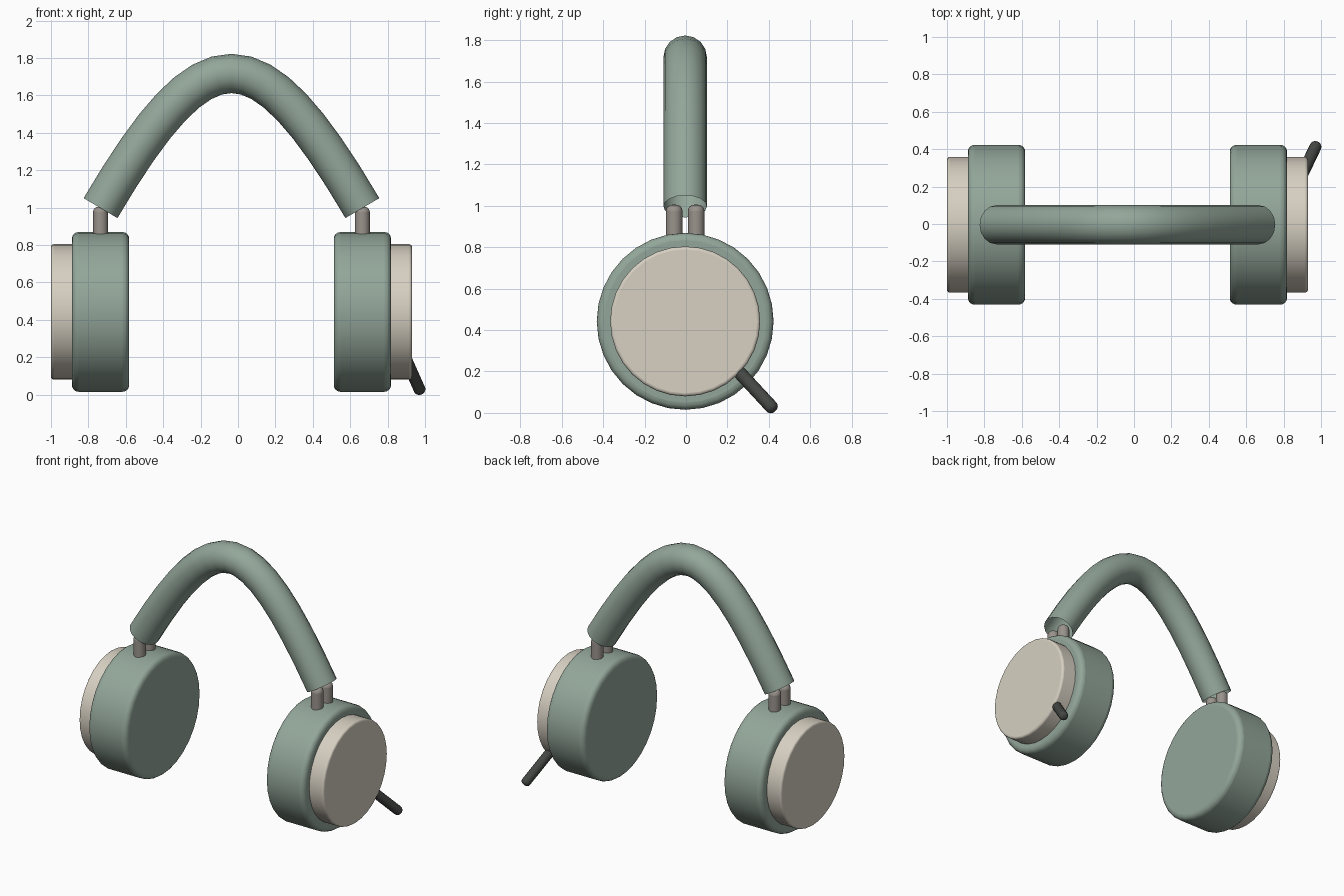
import bpy
import math
from mathutils import Vector

if "Cube" in bpy.data.objects:
    bpy.data.objects.remove(bpy.data.objects["Cube"])

CX, CY, CZ = -0.035, -0.004, 0.442   # headset centre and cup height


def material(name, rgb):
    m = bpy.data.materials.new(name)
    m.diffuse_color = (*rgb, 1)
    m.use_nodes = True
    m.node_tree.nodes["Principled BSDF"].inputs["Base Color"].default_value = m.diffuse_color
    return m


GREEN = material("sage_green", (0.29, 0.38, 0.32))
CREAM = material("cream", (0.68, 0.63, 0.54))
METAL = material("warm_metal", (0.32, 0.29, 0.26))
DARK = material("charcoal", (0.06, 0.065, 0.06))


def rod(name, start, end, radius, bevel, mat, sides=32):
    """Cylinder between two points with rounded rims."""
    a, b = Vector(start), Vector(end)
    bpy.ops.mesh.primitive_cylinder_add(vertices=sides, radius=radius,
                                        depth=(b - a).length, location=(a + b) / 2)
    ob = bpy.context.object
    ob.name = name
    ob.rotation_euler = (b - a).to_track_quat('Z', 'Y').to_euler()
    mod = ob.modifiers.new("round_rims", 'BEVEL')
    mod.width, mod.segments, mod.limit_method = bevel, 4, 'ANGLE'
    mod.angle_limit = math.radians(40)
    ob.data.materials.append(mat)
    bpy.ops.object.shade_smooth_by_angle(angle=math.radians(40))
    return ob


for side, s in (("left", -1), ("right", 1)):
    # ear cup and outer cap
    rod(side + "_ear_cup", (CX + s * 0.547, CY, CZ), (CX + s * 0.853, CY, CZ),
        0.427, 0.035, GREEN)
    rod(side + "_outer_cap", (CX + s * 0.83, CY, CZ), (CX + s * 0.965, CY, CZ),
        0.362, 0.015, CREAM)
    # pair of hinge pins
    for pos, t in (("front", -1), ("back", 1)):
        x, y = CX + s * 0.70, CY + t * 0.053
        rod(f"{side}_{pos}_hinge_pin", (x, y, 0.80), (x, y, 1.005),
            0.04, 0.03, METAL, 20)

# headband: one arched open tube
curve = bpy.data.curves.new("headband", 'CURVE')
curve.dimensions = '3D'
curve.bevel_depth = 0.105
curve.bevel_resolution = 6
curve.resolution_u = 16
spline = curve.splines.new('BEZIER')
spline.bezier_points.add(1)
for p, s in zip(spline.bezier_points, (-1, 1)):
    p.handle_left_type = p.handle_right_type = 'FREE'
    p.co = (CX + s * 0.70, CY, 0.997)
    inner = Vector((CX + s * 0.135, CY, 1.957))
    outer = 2 * p.co - inner
    p.handle_left, p.handle_right = (outer, inner) if s < 0 else (inner, outer)
band = bpy.data.objects.new("headband", curve)
bpy.context.collection.objects.link(band)
curve.materials.append(GREEN)
bpy.ops.object.select_all(action='DESELECT')
band.select_set(True)
bpy.context.view_layer.objects.active = band
bpy.ops.object.convert(target='MESH')
bpy.ops.object.shade_smooth_by_angle(angle=math.radians(40))

# microphone boom
rod("microphone_boom", (0.885, 0.235, 0.22), (0.978, 0.429, 0.011),
    0.032, 0.024, DARK, 16)
